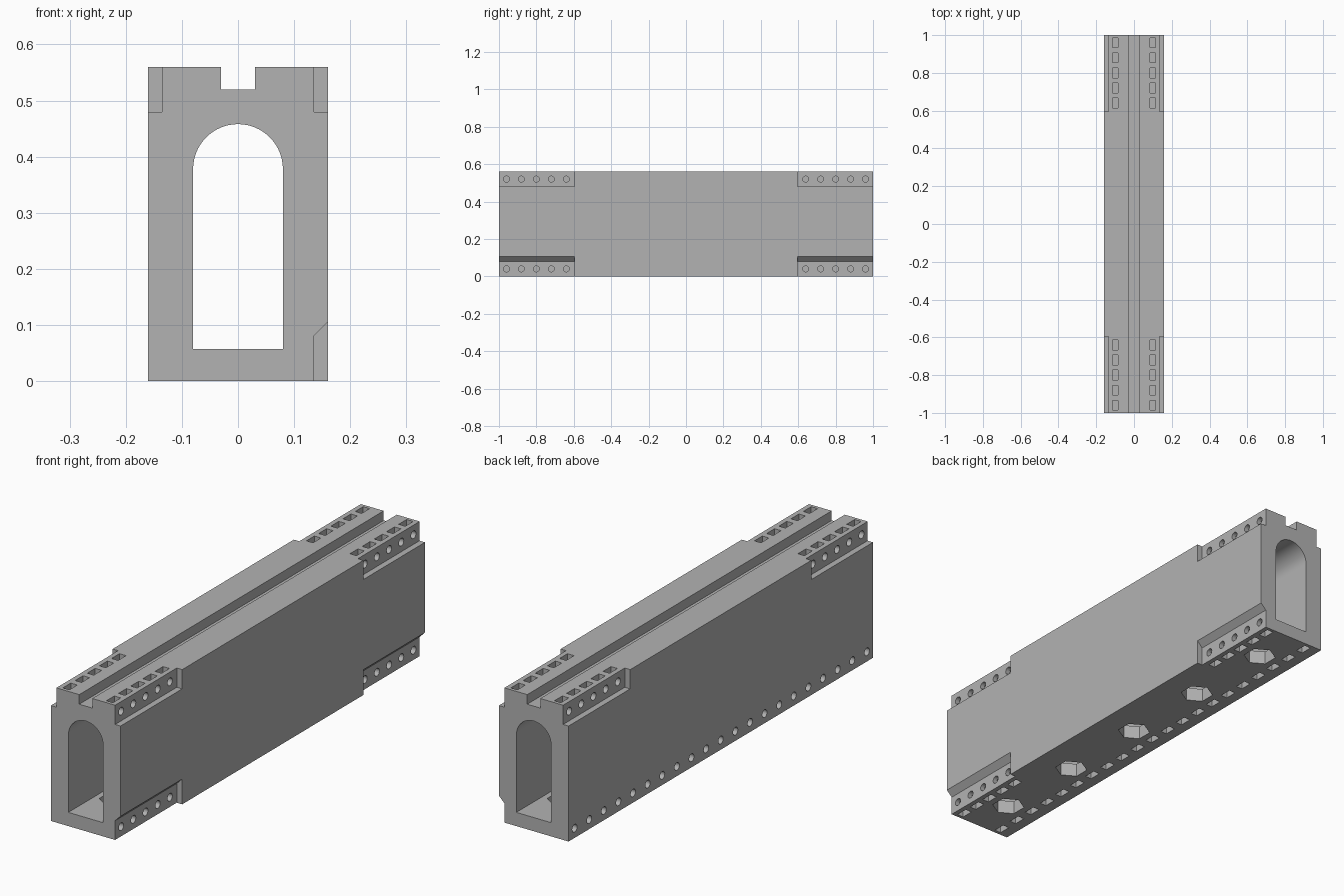
import bpy, bmesh, math
from mathutils import Matrix, Vector

if "Cube" in bpy.data.objects:
    bpy.data.objects.remove(bpy.data.objects["Cube"], do_unlink=True)

W, L, H = 0.16, 1.0, 0.56        # half width, half length, height
STEP, END = 0.135, 0.595         # recess face and inner end
concrete = bpy.data.materials.new("concrete_grey")
concrete.use_nodes = True
GREY = (0.45, 0.45, 0.45, 1)
concrete.diffuse_color = GREY
concrete.node_tree.nodes["Principled BSDF"].inputs["Base Color"].default_value = GREY


def extrude(bm, profile, y0, y1):
    """Extrude an x-z outline from y0 to y1."""
    face = bm.faces.new([bm.verts.new((x, y0, z)) for x, z in profile])
    out = bmesh.ops.extrude_face_region(bm, geom=[face])
    moved = [g for g in out["geom"] if isinstance(g, bmesh.types.BMVert)]
    bmesh.ops.translate(bm, verts=moved, vec=(0, y1 - y0, 0))


def box(bm, centre, size):
    bmesh.ops.create_cube(bm, size=1, matrix=Matrix.Translation(centre) @ Matrix.Diagonal((*size, 1)))


def rod(bm, centre, radius, depth, sides, turn):
    bmesh.ops.create_cone(bm, cap_ends=True, segments=sides, radius1=radius, radius2=radius,
                          depth=depth, matrix=Matrix.Translation(centre) @ turn)


def finish(bm, name):
    bmesh.ops.recalc_face_normals(bm, faces=bm.faces)
    mesh = bpy.data.meshes.new(name)
    bm.to_mesh(mesh)
    bm.free()
    mesh.materials.append(concrete)
    ob = bpy.data.objects.new(name, mesh)
    bpy.context.scene.collection.objects.link(ob)
    return ob


# Beam with a groove along the top
bm = bmesh.new()
extrude(bm, [(-W, 0), (W, 0), (W, H), (0.03, H), (0.03, 0.52),
             (-0.03, 0.52), (-0.03, H), (-W, H)], -L, L)
beam = finish(bm, "beam_body")

# Arched tunnel and the stepped corners at both ends
tunnel = bmesh.new()
arch = [(0.08 * math.cos(math.pi * i / 32), 0.378 + 0.08 * math.sin(math.pi * i / 32))
        for i in range(33)]
extrude(tunnel, [(-0.08, 0.057), (0.08, 0.057)] + arch, -L - 0.1, L + 0.1)
for end in (-1, 1):
    for side in (-1, 1):
        extrude(tunnel, [(side * STEP, 0.48), (side * 0.2, 0.48),
                         (side * 0.2, 0.6), (side * STEP, 0.6)], end * END, end * 1.1)
    extrude(tunnel, [(STEP, -0.05), (0.2, -0.05), (0.2, 0.145), (STEP, 0.08)],
            end * END, end * 1.1)

# Nut pockets, the bolt holes that meet them, and hexagonal floor openings
pockets, bolts = bmesh.new(), bmesh.new()
sideways = Matrix.Rotation(math.pi / 2, 4, "Y")


def fixing(side, y, top):
    face_z, bolt_z = (H, 0.52) if top else (0, 0.04)
    box(pockets, (side * 0.1, y, face_z), (0.03, 0.052, 0.124))
    rod(bolts, (side * 0.155, y, bolt_z), 0.016, 0.1, 20, sideways)


for end in (-1, 1):
    for i in range(5):
        y = end * (0.64 + 0.08 * i)
        fixing(-1, y, True)
        fixing(1, y, True)
        fixing(1, y, False)
for i in range(21):
    fixing(-1, -0.96 + 0.096 * i, False)
for i in range(5):
    rod(pockets, (0, -0.8 + 0.4 * i, 0.03), 0.065, 0.12, 6, Matrix.Identity(4))

# Cut everything, bake the result and drop the cutters
cutters = [finish(c, n) for c, n in ((tunnel, "tunnel_cutter"), (pockets, "pocket_cutter"),
                                     (bolts, "bolt_cutter"))]
for cutter in cutters:
    cutter.hide_render = True
    mod = beam.modifiers.new(cutter.name, "BOOLEAN")
    mod.operation, mod.solver, mod.object = "DIFFERENCE", "EXACT", cutter
bpy.context.view_layer.update()
baked = bpy.data.meshes.new_from_object(beam.evaluated_get(bpy.context.evaluated_depsgraph_get()))
beam.modifiers.clear()
beam.data = baked
baked.materials.clear()
baked.materials.append(concrete)
for poly in baked.polygons:
    poly.material_index = 0
for cutter in cutters:
    bpy.data.objects.remove(cutter, do_unlink=True)

bpy.ops.object.select_all(action="DESELECT")
beam.select_set(True)
bpy.context.view_layer.objects.active = beam
bpy.ops.object.shade_smooth_by_angle(angle=math.radians(30))
